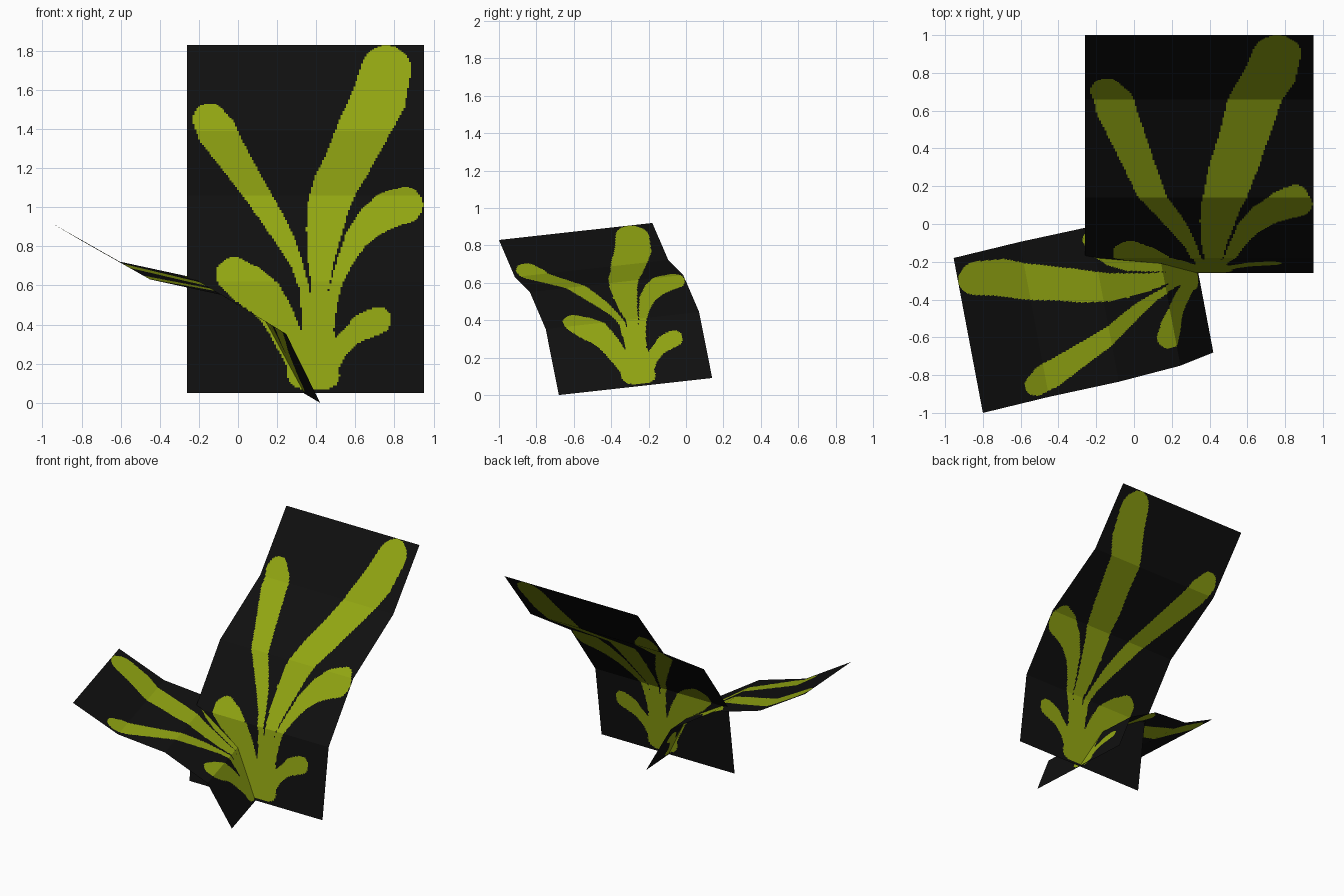
import bpy, bmesh
from mathutils import Vector

if "Cube" in bpy.data.objects:
    bpy.data.objects.remove(bpy.data.objects["Cube"])

COLS, ROWS = 128, 60          # cells across, cells per bend


def material(name, rgb):
    m = bpy.data.materials.new(name)
    m.diffuse_color = (*rgb, 1)
    m.use_nodes = True
    m.node_tree.nodes["Principled BSDF"].inputs["Base Color"].default_value = m.diffuse_color
    return m


black = material("black backing", (0.005, 0.005, 0.005))
green = material("leaf green", (0.285, 0.378, 0.006))

# Large sheet's side profile: left edge from bottom to top
X0, WIDTH = -0.26, 1.21
BIG_EDGE = [(X0, -0.26, 0.05), (X0, -0.18, 0.62), (X0, 0.14, 1.06),
            (X0, 0.66, 1.39), (X0, 1.0, 1.83)]
SMALL_EDGE = [(0.42, -0.68, 0.0), (0.246, -0.75, 0.353), (-0.08, -0.835, 0.551),
              (-0.45, -0.915, 0.631), (-0.80, -1.0, 0.829)]

# Leaf shapes as seen from the front of the large sheet: x, z, half width
LEAVES = [
    # tall right leaf
    [(.757, 1.70, .128), (.72, 1.555, .138), (.634, 1.385, .13), (.557, 1.22, .118),
     (.50, 1.12, .113), (.465, 1.016, .107), (.442, .888, .093), (.425, .735, .068),
     (.42, .58, .043), (.415, .38, .05)],
    # tall left leaf
    [(-.143, 1.446, .087), (-.107, 1.385, .1), (-.046, 1.288, .085), (.097, 1.068, .064),
     (.179, .94, .057), (.25, .817, .047), (.302, .704, .03), (.338, .59, .025),
     (.37, .38, .04)],
    # middle right leaf
    [(.854, 1.011, .092), (.767, .986, .095), (.685, .93, .08), (.604, .837, .06),
     (.552, .735, .042), (.506, .617, .03), (.476, .504, .03), (.43, .36, .06)],
    # low left leaf
    [(-.02, .653, .092), (.056, .60, .105), (.133, .54, .1), (.2, .448, .085),
     (.25, .346, .075), (.32, .2, .07)],
    # low right leaf
    [(.716, .422, .068), (.645, .392, .068), (.573, .34, .05), (.51, .27, .05),
     (.43, .18, .08)],
    # stem base
    [(.33, .15, .078), (.45, .14, .07), (.41, .32, .09), (.41, .5, .055)],
]
STROKES = [(a, b) for leaf in LEAVES for a, b in zip(leaf, leaf[1:])]


def in_leaf(x, z):
    """True where a point lies within any tapered leaf stroke."""
    for (ax, az, ar), (bx, bz, br) in STROKES:
        r = max(ar, br)
        if not (min(az, bz) - r < z < max(az, bz) + r):
            continue
        dx, dz = bx - ax, bz - az
        t = ((x - ax) * dx + (z - az) * dz) / (dx * dx + dz * dz)
        t = min(1, max(0, t))
        if (x - ax - t * dx) ** 2 + (z - az - t * dz) ** 2 < (ar + t * (br - ar)) ** 2:
            return True
    return False


def along(edge, f):
    """Point on a bent edge, f counted in bends."""
    i = min(int(f), len(edge) - 2)
    return Vector(edge[i]).lerp(Vector(edge[i + 1]), f - i)


N = ROWS * (len(BIG_EDGE) - 1)
MASK = []
for j in range(N):
    z = along(BIG_EDGE, (j + .5) / ROWS).z
    MASK.append([int(in_leaf(X0 + WIDTH * (i + .5) / COLS, z)) for i in range(COLS)])


def leaf_sheet(name, edge, across):
    """Bent sheet of fine cells, coloured by the leaf mask."""
    bm = bmesh.new()
    grid = []
    for j in range(N + 1):
        p = along(edge, j / ROWS)
        grid.append([bm.verts.new(p + across * (i / COLS)) for i in range(COLS + 1)])
    for j in range(N):
        for i in range(COLS):
            f = bm.faces.new((grid[j][i], grid[j][i + 1], grid[j + 1][i + 1], grid[j + 1][i]))
            f.material_index = MASK[j][i]
    me = bpy.data.meshes.new(name)
    bm.to_mesh(me)
    bm.free()
    me.materials.append(black)
    me.materials.append(green)
    ob = bpy.data.objects.new(name, me)
    bpy.context.collection.objects.link(ob)
    return ob


leaf_sheet("large_leaf_sheet", BIG_EDGE, Vector((WIDTH, 0, 0)))
leaf_sheet("small_leaf_sheet", SMALL_EDGE, Vector((-0.155, 0.82, 0.091)))
